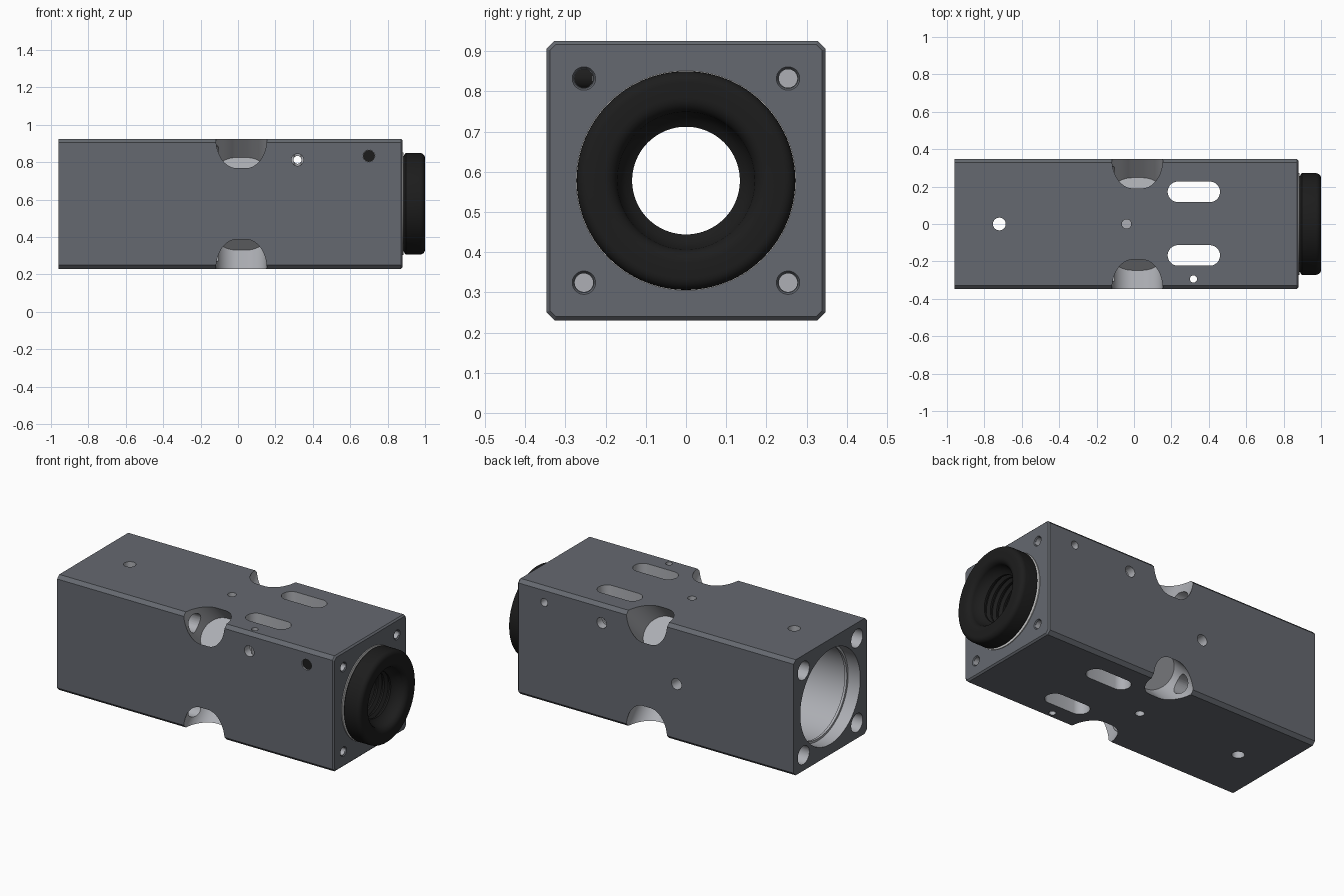
import bpy, bmesh, math
from mathutils import Matrix, Vector

if "Cube" in bpy.data.objects:
    bpy.data.objects.remove(bpy.data.objects["Cube"])

ZC = 0.578          # height of the long axis
H = 0.3475          # half width of the square body
X0, X1 = -0.96, 0.88


def finish(name, bm):
    bmesh.ops.recalc_face_normals(bm, faces=bm.faces)
    me = bpy.data.meshes.new(name)
    bm.to_mesh(me)
    bm.free()
    ob = bpy.data.objects.new(name, me)
    bpy.context.collection.objects.link(ob)
    return ob


def lathe(name, profile, closed=False, n=96):
    """Revolve (x, radius) points about the long axis."""
    bm = bmesh.new()
    rings = [[bm.verts.new((x, r * math.cos(2 * math.pi * i / n),
                            ZC + r * math.sin(2 * math.pi * i / n)))
              for i in range(n)] for x, r in profile]
    pairs = list(zip(rings, rings[1:]))
    if closed:
        pairs.append((rings[-1], rings[0]))
    else:
        bm.faces.new(rings[0])
        bm.faces.new(rings[-1])
    for a, b in pairs:
        for i in range(n):
            j = (i + 1) % n
            bm.faces.new((a[i], a[j], b[j], b[i]))
    return finish(name, bm)


def rod(name, a, b, r, n=32, r2=None, half_slot=0.0):
    """Cylinder from a to b, optionally widened along x into a slot."""
    a, b = Vector(a), Vector(b)
    d = b - a
    zx = d.normalized()
    u = Vector((1, 0, 0)) if abs(zx.x) < 0.9 else Vector((0, 1, 0))
    v = zx.cross(u)
    bm = bmesh.new()
    rings = []
    for p, rad in ((a, r), (b, r2 or r)):
        ring = []
        for i in range(n):
            t = 2 * math.pi * (i + 0.5) / n
            cu = math.cos(t)
            off = rad * cu + math.copysign(half_slot, cu)
            ring.append(bm.verts.new(p + u * off + v * rad * math.sin(t)))
        rings.append(ring)
    bm.faces.new(rings[0])
    bm.faces.new(rings[1])
    for i in range(n):
        j = (i + 1) % n
        bm.faces.new((rings[0][i], rings[0][j], rings[1][j], rings[1][i]))
    return finish(name, bm)


def smooth(ob):
    bpy.ops.object.select_all(action='DESELECT')
    ob.select_set(True)
    bpy.context.view_layer.objects.active = ob
    bpy.ops.object.shade_smooth_by_angle(angle=math.radians(30))


# square body with chamfered long edges and a finer chamfer at the front end
bm = bmesh.new()
bmesh.ops.create_cube(bm, size=1, matrix=Matrix.Translation(((X0 + X1) / 2, 0, ZC))
                      @ Matrix.Diagonal((X1 - X0, 2 * H, 2 * H, 1)))
long_edges = [e for e in bm.edges if abs(e.verts[0].co.x - e.verts[1].co.x) > 1]
bmesh.ops.bevel(bm, geom=long_edges, offset=0.02, segments=1, affect='EDGES')
end_edges = [e for e in bm.edges if all(v.co.x > X1 - 1e-4 for v in e.verts)]
bmesh.ops.bevel(bm, geom=end_edges, offset=0.009, segments=1, affect='EDGES')
body = finish("body", bm)

cutters = []


def cut(*args, **kw):
    cutters.append(rod("cutter", *args, **kw))


# stepped main bore
cutters.append(lathe("bore_cutter", [
    (X0 - 0.05, 0.285), (-0.88, 0.285), (-0.88, 0.272), (-0.865, 0.272), (-0.865, 0.28),
    (-0.25, 0.28), (-0.25, 0.205), (0.6, 0.205), (0.6, 0.18), (X1 + 0.05, 0.18)]))

# corner features: screw tunnel, end hole and diagonal access pocket
for sy in (-1, 1):
    for sz in (-1, 1):
        y, z = 0.254 * sy, ZC + 0.254 * sz
        cut((X0 - 0.05, y, z), (0.02, y, z), 0.055)
        cut((0.65, y, z), (X1 + 0.05, y, z), 0.023)
        cut((X1 - 0.006, y, z), (X1 + 0.01, y, z), 0.025, r2=0.036)
        k = H - 0.357 / 2
        cut((0.018, sy * k, ZC + sz * k), (0.018, sy * 0.5, ZC + sz * 0.5),
            0.111, n=64, half_slot=0.025)

# holes and slots through top and bottom
lo, hi = ZC - 0.5, ZC + 0.5
cut((-0.72, 0, lo), (-0.72, 0, hi), 0.034)
cut((0.318, -0.294, lo), (0.318, -0.294, hi), 0.019)
for y in (-0.168, 0.172):
    cut((0.32, y, lo), (0.32, y, hi), 0.055, half_slot=0.085)
for s in (-1, 1):
    cut((-0.04, 0, ZC + s * 0.27), (-0.04, 0, ZC + s * 0.5), 0.025)

# side holes
cut((0.318, -0.5, 0.813), (0.318, 0.5, 0.813), 0.021)
for s in (-1, 1):
    cut((0.318, s * (H - 0.05), 0.813), (0.318, s * 0.5, 0.813), 0.032)
    cut((0.7, s * (H - 0.12), 0.834), (0.7, s * 0.5, 0.834), 0.032 if s < 0 else 0.023)
cut((-0.18, 0.1, ZC), (-0.18, 0.5, ZC), 0.033)

for c in cutters:
    c.hide_render = True
    m = body.modifiers.new("cut", 'BOOLEAN')
    m.operation = 'DIFFERENCE'
    m.solver = 'EXACT'
    m.object = c
    bpy.context.view_layer.objects.active = body
    bpy.ops.object.modifier_apply(modifier=m.name)
    bpy.data.objects.remove(c)
smooth(body)

# black parts
black = bpy.data.materials.new("black")
black.diffuse_color = (0.012, 0.012, 0.012, 1)
black.use_nodes = True
black.node_tree.nodes["Principled BSDF"].inputs["Base Color"].default_value = black.diffuse_color

# rounded end ring with a ridged inner sleeve
profile = [(0.60, 0.178), (X1 - 0.004, 0.178), (X1 + 0.006, 0.255), (X1 + 0.012, 0.266)]
profile += [(0.897, 0.272)]
for i in range(7):
    t = math.pi / 2 * i / 6
    profile.append((0.972 + 0.028 * math.sin(t), 0.244 + 0.028 * math.cos(t)))
for i in range(7):
    t = math.pi / 2 * i / 6
    profile.append((0.965 + 0.035 * math.cos(t), 0.205 - 0.035 * math.sin(t)))
for i in range(8):
    x = 0.935 - 0.042 * i
    profile += [(x, 0.152), (x - 0.012, 0.134), (x - 0.024, 0.134), (x - 0.03, 0.152)]
ring = lathe("end_ring", profile, closed=True)
ring.data.materials.append(black)
smooth(ring)

# set screw in the front side hole
plug = rod("set_screw", (0.7, -H + 0.115, 0.834), (0.7, -H + 0.008, 0.834), 0.0315)
plug.data.materials.append(black)
smooth(plug)

# thin pale seal behind the ring
seal = lathe("ring_seal", [(X1 - 0.002, 0.2), (X1 - 0.002, 0.274), (X1 + 0.005, 0.274),
                           (X1 + 0.005, 0.2)], closed=True)
smooth(seal)

# dark grey finish on the outside, pale bare metal in the machined interior
dark = bpy.data.materials.new("dark_grey")
dark.diffuse_color = (0.13, 0.14, 0.16, 1)
dark.use_nodes = True
dark.node_tree.nodes["Principled BSDF"].inputs["Base Color"].default_value = dark.diffuse_color
pale = bpy.data.materials.new("bare_metal")
pale.diffuse_color = (0.42, 0.43, 0.46, 1)
pale.use_nodes = True
pale.node_tree.nodes["Principled BSDF"].inputs["Base Color"].default_value = pale.diffuse_color
body.data.materials.clear()
body.data.materials.append(dark)
body.data.materials.append(pale)
for p in body.data.polygons:
    c, nrm = p.center, p.normal
    ay, az = abs(c.y), abs(c.z - ZC)
    outer = (max(ay, az) > H - 1e-3 or ay + az > 2 * H - 0.022
             or c.x < X0 + 1e-3 or (c.x > X1 - 0.0095 and nrm.x > 0.5))
    p.material_index = 0 if outer else 1
